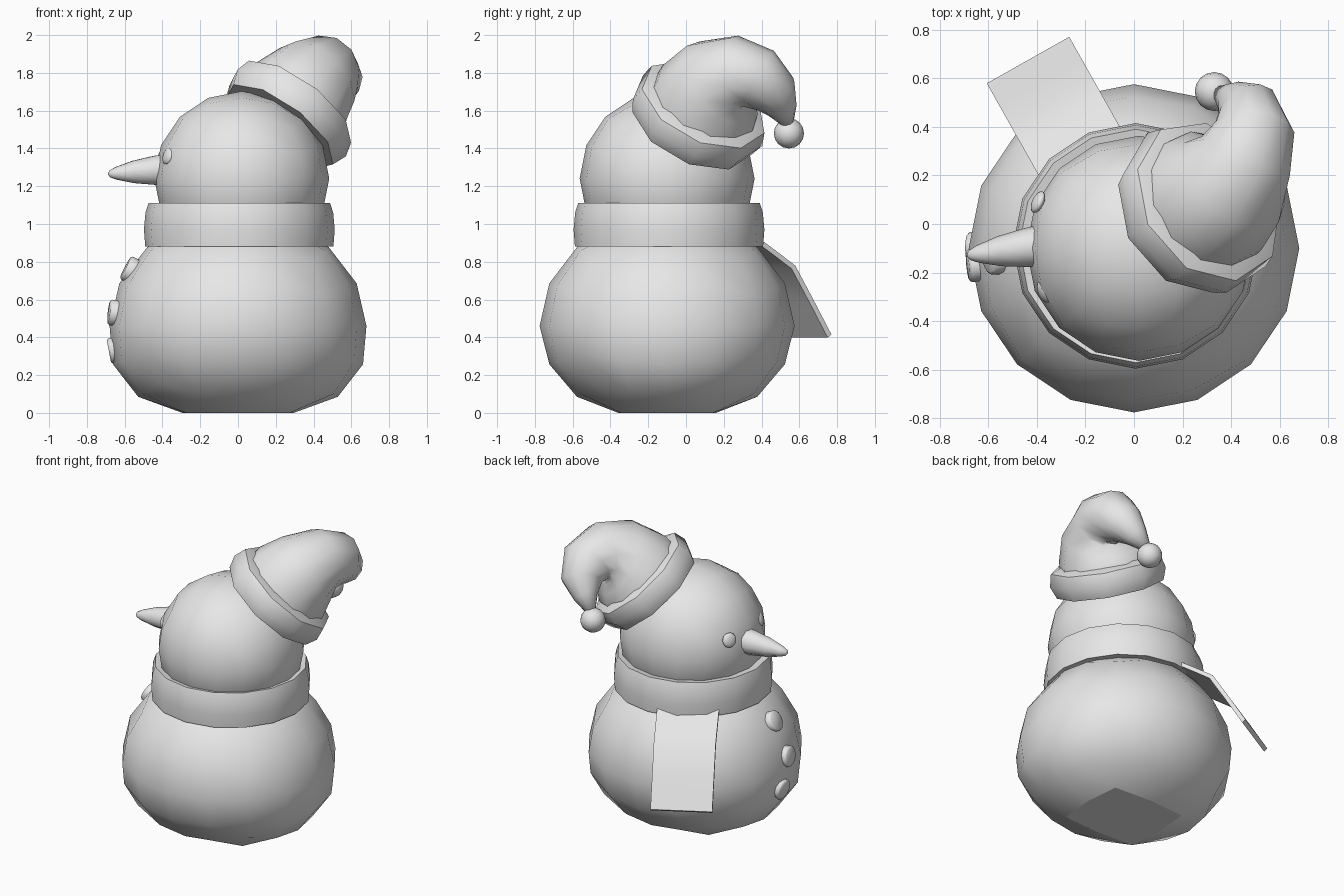
import bpy, bmesh, math
from mathutils import Vector

cube = bpy.data.objects.get("Cube")
if cube:
    bpy.data.objects.remove(cube, do_unlink=True)

grey = bpy.data.materials.new("plain grey")
grey.use_nodes = True
grey.diffuse_color = (0.8, 0.8, 0.8, 1)
grey.node_tree.nodes["Principled BSDF"].inputs["Base Color"].default_value = (0.8, 0.8, 0.8, 1)

BODY = Vector((0, -0.1, 0.46))
HEAD = Vector((0.02, -0.1, 1.24))


def finish(name, bm, sharp=50):
    """Turn a bmesh into a smooth shaded object with sharp creases."""
    bmesh.ops.recalc_face_normals(bm, faces=bm.faces)
    for f in bm.faces:
        f.smooth = True
    for e in bm.edges:
        e.smooth = e.calc_face_angle(0) < math.radians(sharp)
    mesh = bpy.data.meshes.new(name)
    bm.to_mesh(mesh)
    bm.free()
    mesh.materials.append(grey)
    obj = bpy.data.objects.new(name, mesh)
    bpy.context.collection.objects.link(obj)
    return obj


def ball(name, shape):
    """Rounded cube ball; shape maps each unit direction to a point."""
    bm = bmesh.new()
    bmesh.ops.create_cube(bm, size=2)
    bmesh.ops.subdivide_edges(bm, edges=bm.edges, cuts=3, use_grid_fill=True)
    for v in bm.verts:
        unit = Vector([math.tan(c * math.pi / 4) for c in v.co]).normalized()
        v.co = shape(unit)
    return finish(name, bm)


def loft(name, rings, closed=False, sharp=50):
    """Skin equal rings of points; cap the ends or join them up."""
    bm = bmesh.new()
    loops = [[bm.verts.new(p) for p in ring] for ring in rings]
    n = len(loops[0])
    pairs = list(zip(loops, loops[1:]))
    if closed:
        pairs.append((loops[-1], loops[0]))
    else:
        bm.faces.new(loops[0])
        bm.faces.new(loops[-1])
    for a, b in pairs:
        for i in range(n):
            j = (i + 1) % n
            bm.faces.new((a[i], a[j], b[j], b[i]))
    return finish(name, bm, sharp)


def circle(center, x, y, r, n):
    turns = [math.tau * i / n for i in range(n)]
    return [center + x * r * math.cos(t) + y * r * math.sin(t) for t in turns]


def lathe(name, profile, center, axis, n, closed=False):
    """Turn (radius, height) points around an axis."""
    q = axis.to_track_quat('Z', 'Y')
    x, y, z = (q @ Vector(v) for v in ((1, 0, 0), (0, 1, 0), (0, 0, 1)))
    return loft(name, [circle(center + z * h, x, y, r, n) for r, h in profile], closed)


# Body: wide ball with a flattened square underside
def body_shape(u):
    x = u.x * 0.68 * (1 + 0.14 * max(0, -u.z))
    z = BODY.z + u.z * (0.59 if u.z > 0 else 0.53)
    return Vector((x, BODY.y + u.y * 0.675, 0 if u.z < -0.8 else z))


body = ball("body", body_shape)
for poly in body.data.polygons:
    if poly.center.z < 0.001:
        poly.use_smooth = False

# Head
ball("head", lambda u: HEAD + u * 0.463)

# Scarf wrapped around the neck
lathe("scarf_wrap",
      [(0.42, 0.90), (0.498, 0.88), (0.505, 0.97), (0.497, 1.06), (0.48, 1.112), (0.42, 1.10)],
      Vector((0.007, -0.09, 0)), Vector((0, 0, 1)), 16, closed=True)

# Scarf tail hanging outward
out, side, up = Vector((-0.49, 0.87, 0)), Vector((0.87, 0.49, 0)), Vector((0, 0, 1))
inward = -(out * 0.8 + up * 0.6) * 0.028
rings = []
for d, z in [(0.44, 0.93), (0.55, 0.86), (0.67, 0.78), (0.78, 0.60), (0.89, 0.415)]:
    p = Vector((0, -0.1, z)) + out * d
    a, b = p - side * 0.195, p + side * 0.195
    rings.append([a, b, b + inward, a + inward])
loft("scarf_tail", rings)

# Coat buttons, each facing straight out from the body
for name, p in {"top_button": (-0.575, -0.14, 0.76),
                "middle_button": (-0.66, -0.17, 0.53),
                "bottom_button": (-0.66, -0.10, 0.33)}.items():
    p = Vector(p)
    lathe(name, [(0.068, -0.03), (0.068, 0.015), (0.058, 0.024)], p, p - BODY, 12)

# Eyes: flattened balls on the face
for name, p in {"left_eye": (-0.37, -0.28, 1.36), "right_eye": (-0.395, 0.09, 1.36)}.items():
    p = Vector(p)
    q = (p - HEAD).to_track_quat('Z', 'Y')
    ball(name, lambda u: p + q @ Vector((u.x * 0.048, u.y * 0.048, u.z * 0.022)))

# Nose: blunt carrot
lathe("nose", [(0.085, -0.04), (0.08, 0.02), (0.062, 0.13), (0.036, 0.22), (0.02, 0.255), (0.006, 0.265)],
      Vector((-0.425, -0.095, 1.285)), Vector((-0.265, -0.035, -0.02)), 10)

# Hat brim: thick padded band tilted on the head
tilt = Vector((0.55, 0.37, 0.75)).normalized()
lathe("hat_brim", [(0.28, -0.09), (0.345, -0.09), (0.375, -0.01), (0.355, 0.07), (0.27, 0.10)],
      HEAD + tilt * 0.455, tilt, 9)

# Hat cone: tapering tube that flops over
path = [((0.29, 0.085, 1.61), 0.30), ((0.33, 0.115, 1.67), 0.295), ((0.40, 0.17, 1.75), 0.255),
        ((0.46, 0.28, 1.80), 0.20), ((0.49, 0.38, 1.77), 0.17), ((0.47, 0.47, 1.69), 0.13),
        ((0.41, 0.51, 1.61), 0.08), ((0.35, 0.54, 1.53), 0.03)]
points = [Vector(p) for p, r in path]
rings, last = [], tilt
x = tilt.orthogonal().normalized()
for i, (p, r) in enumerate(path):
    tangent = (points[min(i + 1, len(points) - 1)] - points[max(i - 1, 0)]).normalized()
    x = last.rotation_difference(tangent) @ x
    last = tangent
    rings.append(circle(points[i], x, tangent.cross(x), r, 12))
loft("hat_cone", rings, sharp=80)

# Pompom at the hat tip
ball("hat_pompom", lambda u: Vector((0.33, 0.545, 1.48)) + u * 0.08)
